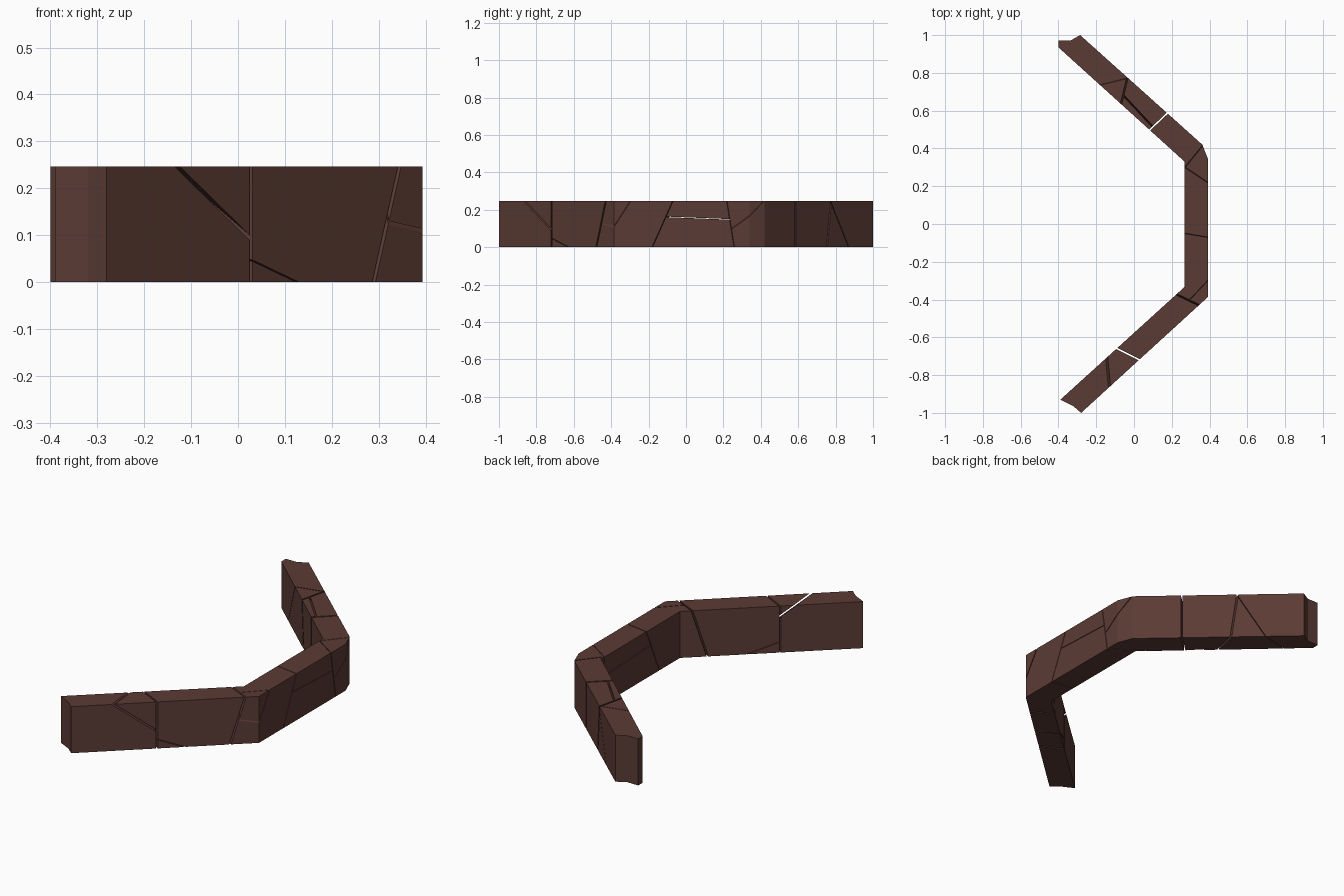
import bpy, bmesh
from mathutils import Vector

if "Cube" in bpy.data.objects:
    bpy.data.objects.remove(bpy.data.objects["Cube"])

H = 0.247
stone = bpy.data.materials.new("dark_stone")
stone.diffuse_color = (0.105, 0.044, 0.035, 1)
stone.use_nodes = True
stone.node_tree.nodes["Principled BSDF"].inputs["Base Color"].default_value = stone.diffuse_color

# Plan outline of the bent wall, counter-clockwise
outline = [(-0.28, -1.0), (0.393, -0.385), (0.393, 0.34), (0.362, 0.42),
           (-0.285, 1.0), (-0.335, 0.972), (-0.40, 0.972), (-0.40, 0.935),
           (0.268, 0.33), (0.268, -0.333), (-0.39, -0.93), (-0.32, -0.965)]


def wall():
    bm = bmesh.new()
    base = bm.faces.new([bm.verts.new((x, y, 0)) for x, y in outline])
    top = bmesh.ops.extrude_face_region(bm, geom=[base])["geom"]
    bmesh.ops.translate(bm, vec=(0, 0, H),
                        verts=[v for v in top if isinstance(v, bmesh.types.BMVert)])
    bmesh.ops.recalc_face_normals(bm, faces=bm.faces[:])
    return bm


def half(bm, co, no):
    """Keep the side behind the plane and cap the cut."""
    part = bm.copy()
    cut = bmesh.ops.bisect_plane(part, geom=part.verts[:] + part.edges[:] + part.faces[:],
                                 dist=1e-5, plane_co=co, plane_no=no, clear_outer=True)
    rim = [e for e in cut["geom_cut"] if isinstance(e, bmesh.types.BMEdge) and e.is_boundary]
    if rim:
        bmesh.ops.edgeloop_fill(part, edges=rim)
    bmesh.ops.recalc_face_normals(part, faces=part.faces[:])
    return part


def crack(bm, a, b, c, gap, toward):
    """Split along the plane a-b-c; the first result lies toward the given point."""
    a, b, c, t = map(Vector, (a, b, c, toward))
    n = (b - a).cross(c - a).normalized()
    if n.dot(t - a) > 0:
        n = -n
    near, far = half(bm, a - n * gap / 2, n), half(bm, a + n * gap / 2, -n)
    bm.free()
    return near, far


pieces = {}
W, M = 0.008, 0.003   # wide and fine crack widths

# Front arm: end stones
end, rest = crack(wall(), (.03, -.72, H), (-.09, -.66, H), (.03, -.72, 0), W, (-.3, -.95, .1))
pieces["front_end_stone"], pieces["front_wedge_stone"] = crack(
    end, (-.13, -.865, H), (-.145, -.71, H), (.03, -.72, .09), W, (-.3, -.95, .1))

# Front arm: long stone and its bottom chip
arm, rest = crack(rest, (.345, -.43, H), (.22, -.37, H), (.29, -.48, 0), W, (.1, -.6, .1))
pieces["front_bottom_chip"], pieces["front_long_stone"] = crack(
    arm, (.035, -.715, .045), (.13, -.63, 0), (-.05, -.63, .04), M, (.04, -.7, 0))

# Front corner chip, then the middle run
pieces["front_corner_chip"], rest = crack(
    rest, (.31, -.385, H), (.39, -.30, H), (.395, -.37, .13), M, (.39, -.38, H))
mid, back = crack(rest, (.27, .30, H), (.39, .22, H), (.39, .26, 0), M, (.33, 0, .1))
pieces["middle_front_stone"], mid = crack(
    mid, (.27, -.05, H), (.39, -.07, H), (.39, -.18, 0), M, (.33, -.3, .1))
pieces["middle_lower_stone"], pieces["middle_top_stone"] = crack(
    mid, (.27, 0, .158), (.39, 0, .158), (.39, .2, .15), M, (.33, 0, 0))

# Back corner chip and back arm
pieces["back_corner_chip"], back = crack(
    back, (.27, .30, H), (.355, .405, H), (.39, .27, .12), M, (.39, .3, H))
pieces["back_corner_stone"], back = crack(
    back, (.18, .59, H), (.085, .50, H), (.18, .59, 0), W, (.3, .4, .1))
inner, back = crack(back, (-.035, .775, H), (-.06, .67, H), (-.01, .75, 0), W, (.08, .6, .1))
pieces["back_inner_sliver"], pieces["back_long_stone"] = crack(
    inner, (-.055, .68, H), (.085, .53, H), (0, .58, 0), W, (.05, .52, H))
pieces["back_wedge_stone"], pieces["back_end_stone"] = crack(
    back, (-.04, .77, H), (-.185, .735, H), (-.14, .87, 0), M, (-.08, .72, H))

for name, bm in pieces.items():
    mesh = bpy.data.meshes.new(name)
    bm.to_mesh(mesh)
    bm.free()
    mesh.materials.append(stone)
    bpy.context.collection.objects.link(bpy.data.objects.new(name, mesh))
